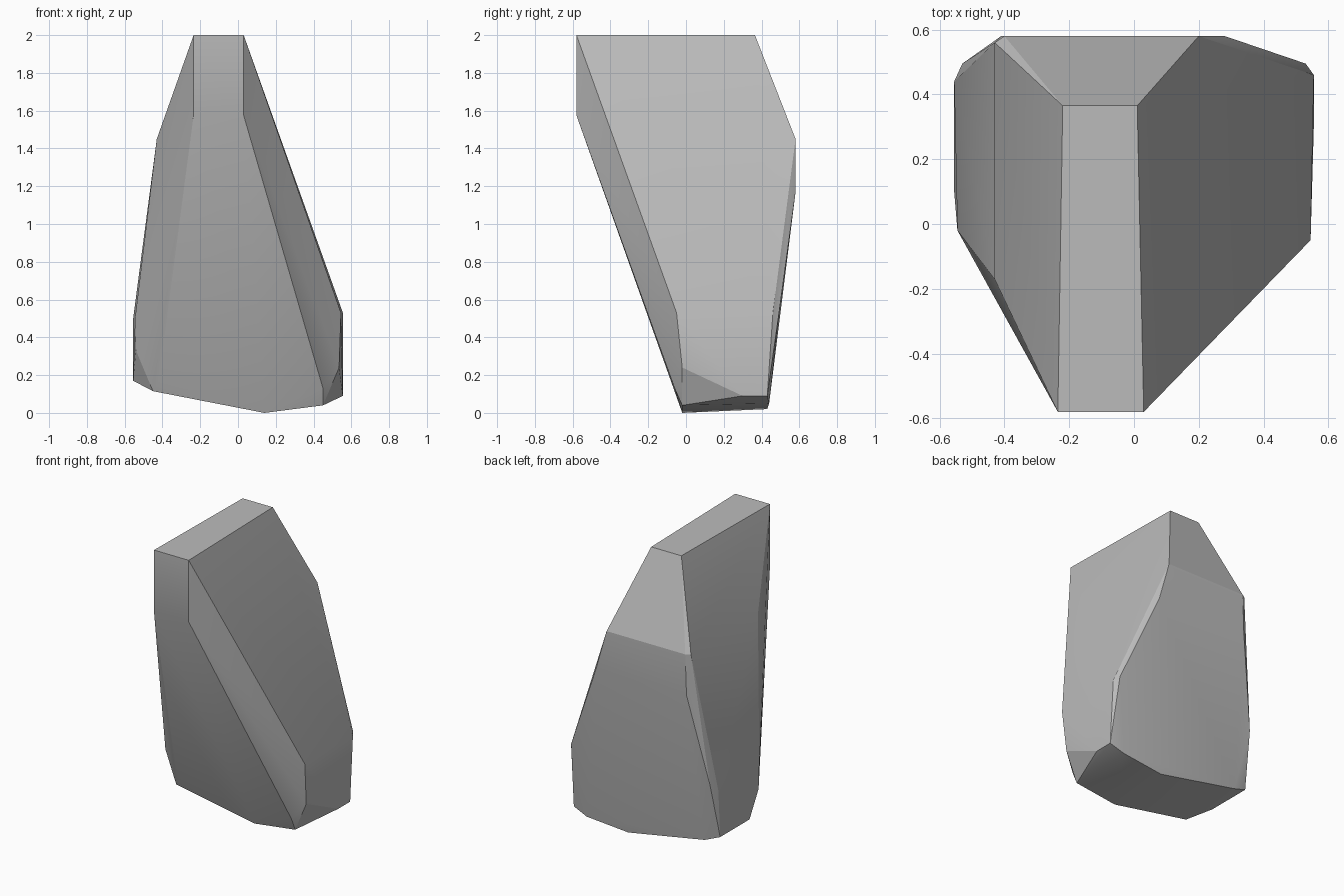
import bpy
import bmesh
import math

cube = bpy.data.objects.get("Cube")
if cube:
    bpy.data.objects.remove(cube, do_unlink=True)

# Plain grey stone
stone = bpy.data.materials.new("stone grey")
stone.use_nodes = True
grey = (0.5, 0.5, 0.5, 1)
stone.diffuse_color = grey
stone.node_tree.nodes["Principled BSDF"].inputs["Base Color"].default_value = grey

# Corner points of the chiselled block, grouped from top to bottom
crest = [(-0.235, -0.58, 2), (0.03, -0.58, 2), (0.01, 0.365, 2), (-0.22, 0.365, 2)]
brow = [(-0.235, -0.58, 1.575), (0.03, -0.58, 1.575)]
shoulder = [(-0.43, -0.17, 1.45), (-0.43, 0.56, 1.45), (-0.4, 0.58, 1.45), (0.2, 0.58, 1.45)]
back = [(-0.41, 0.58, 1.17), (0.28, 0.58, 1.17)]
waist = [(0.545, -0.05, 0.53), (0.555, 0.46, 0.53), (0.53, 0.495, 0.55),
         (-0.545, -0.02, 0.5), (-0.555, 0.44, 0.5), (-0.53, 0.495, 0.55)]
hip = [(0.535, -0.02, 0.24), (0.555, 0.3, 0.09), (0.555, 0.43, 0.09),
       (-0.54, -0.02, 0.33), (-0.555, 0.1, 0.17), (-0.555, 0.42, 0.17)]
base = [(0.45, -0.02, 0.04), (0.45, 0.44, 0.05), (0.14, -0.02, 0), (0.14, 0.43, 0.02),
        (-0.45, -0.03, 0.115), (-0.45, 0.44, 0.13), (0.45, -0.06, 0.13), (-0.42, -0.06, 0.17)]

# Wrap the corners in one closed faceted skin
bm = bmesh.new()
for point in crest + brow + shoulder + back + waist + hip + base:
    bm.verts.new(point)
hull = bmesh.ops.convex_hull(bm, input=bm.verts)
bmesh.ops.delete(bm, geom=[v for v in bm.verts if not v.link_faces], context='VERTS')
bmesh.ops.dissolve_limit(bm, angle_limit=math.radians(2), verts=bm.verts, edges=bm.edges)
bmesh.ops.recalc_face_normals(bm, faces=bm.faces)

mesh = bpy.data.meshes.new("rock")
bm.to_mesh(mesh)
bm.free()
mesh.materials.append(stone)
rock = bpy.data.objects.new("rock", mesh)
bpy.context.collection.objects.link(rock)

# Soft blends on shallow facets, crisp main edges
bpy.ops.object.select_all(action='DESELECT')
rock.select_set(True)
bpy.context.view_layer.objects.active = rock
bpy.ops.object.shade_smooth_by_angle(angle=math.radians(20))
